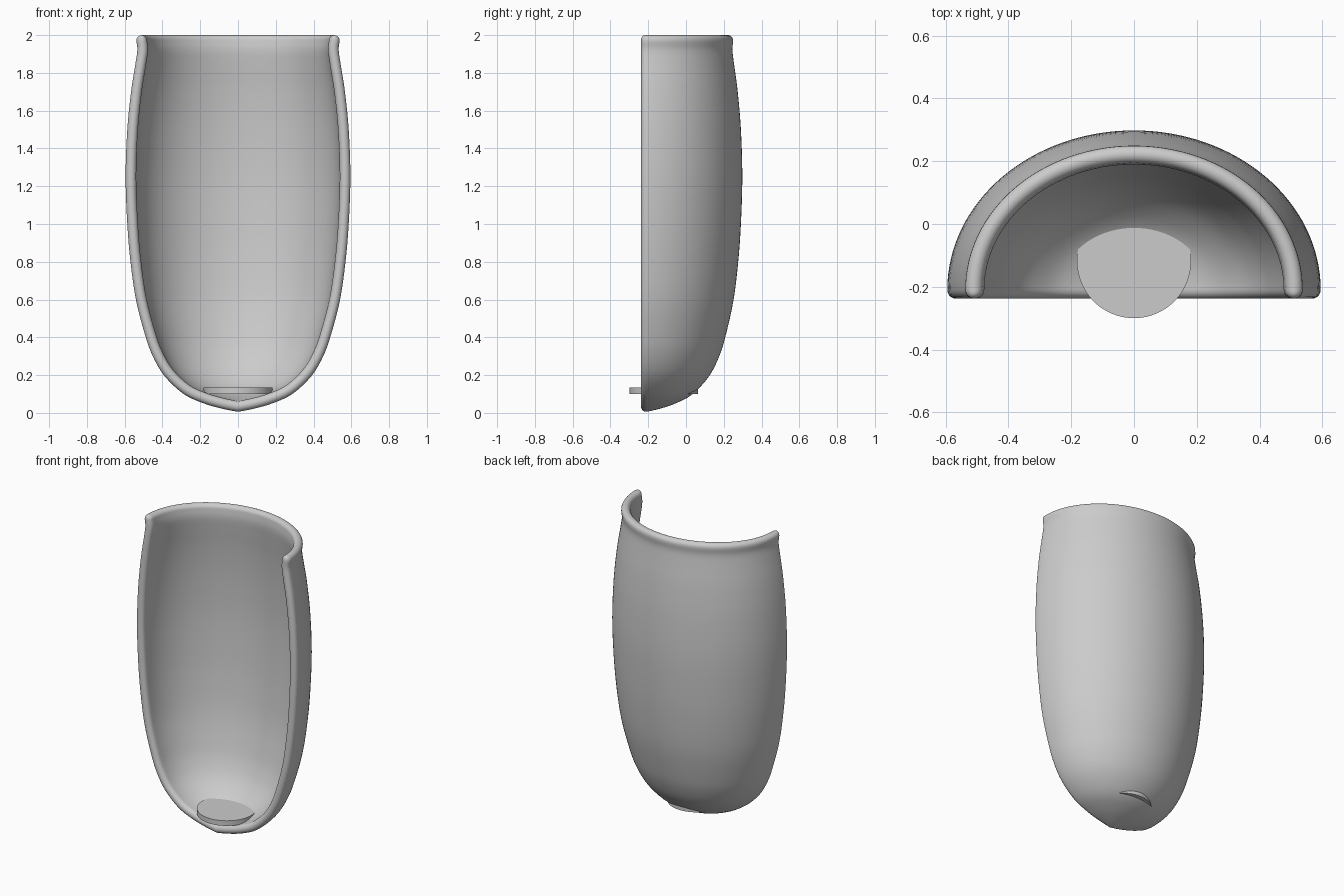
import bpy, bmesh, math
from mathutils import Vector

if "Cube" in bpy.data.objects:
    bpy.data.objects.remove(bpy.data.objects["Cube"])

H = 0.028          # half wall thickness
K = 0.847          # depth / width ratio of the half-oval plan
YC = -0.21         # centre of the plan curve

# Wall centre-line (radius, height) from the bottom point to the rim
MID = [(0, .034), (.08, .05), (.17, .076), (.27, .122), (.365, .21), (.425, .31),
       (.465, .42), (.512, .6), (.541, .8), (.558, 1.0), (.567, 1.25), (.558, 1.5),
       (.538, 1.7), (.516, 1.84), (.505, 1.92), (.510, 1.972)]


def smooth_path(pts, n=4):
    p = [Vector(q) for q in pts]
    p = [p[0] * 2 - p[1]] + p + [p[-1] * 2 - p[-2]]
    out = []
    for i in range(1, len(p) - 2):
        a, b, c, d = p[i - 1:i + 3]
        for s in range(n):
            t = s / n
            out.append(.5 * (2 * b + (c - a) * t + (2 * a - 5 * b + 4 * c - d) * t * t
                             + (3 * b - a - 3 * c + d) * t ** 3))
    return out + [p[-2]]


# Rows: radius, height, normal, thickness factor; the last rows round the rim
path = smooth_path(MID)
rows = []
for i, p in enumerate(path):
    t = (path[min(i + 1, len(path) - 1)] - path[max(i - 1, 0)]).normalized()
    rows.append((p.x, p.y, Vector((t.y, -t.x)) if i else Vector((0, -1)), 1))
r, z, n, _ = rows[-1]
arc = [math.radians(a) for a in (18, 36, 54, 72, 90)]
rows += [(r, z + H * math.sin(a), Vector((1, 0)), math.cos(a)) for a in arc]

# Columns: angle, forward shift, thickness factor; the end columns round the front edges
N = 64
cap = [(-H * math.sin(a), math.cos(a)) for a in arc]
cols = [(0, d, f) for d, f in reversed(cap)]
cols += [(math.pi * i / N, 0, 1) for i in range(N + 1)]
cols += [(math.pi, d, f) for d, f in cap]

# Half shell with outer and inner skins
bm = bmesh.new()
for side in (1, -1):
    grid = []
    for r, z, n, fr in rows:
        line = []
        for a, dy, fc in cols:
            c, s = math.cos(a), math.sin(a)
            h = side * H * fr * fc
            flat = Vector((K * c, s)).normalized() * n.x * h
            # rim corners shrink the forward rounding along with the rim
            line.append(bm.verts.new((r * c + flat.x, YC + K * r * s + flat.y + dy * (.3 + .7 * fr),
                                      z + n.y * h)))
        grid.append(line)
    for j in range(len(rows) - 1):
        for i in range(len(cols) - 1):
            bm.faces.new((grid[j][i], grid[j][i + 1], grid[j + 1][i + 1], grid[j + 1][i]))
bmesh.ops.remove_doubles(bm, verts=bm.verts, dist=1e-5)
bmesh.ops.recalc_face_normals(bm, faces=bm.faces)
me = bpy.data.meshes.new("shell")
bm.to_mesh(me)
bm.free()
shell = bpy.data.objects.new("shell", me)
bpy.context.collection.objects.link(shell)
bpy.context.view_layer.objects.active = shell
shell.select_set(True)
bpy.ops.object.shade_smooth_by_angle(angle=math.radians(40))

# Round floor disc
bpy.ops.mesh.primitive_cylinder_add(vertices=64, radius=.182, depth=.034, location=(0, -.118, .117))
bpy.context.object.name = "floor_disc"
bpy.ops.object.shade_smooth_by_angle(angle=math.radians(30))
